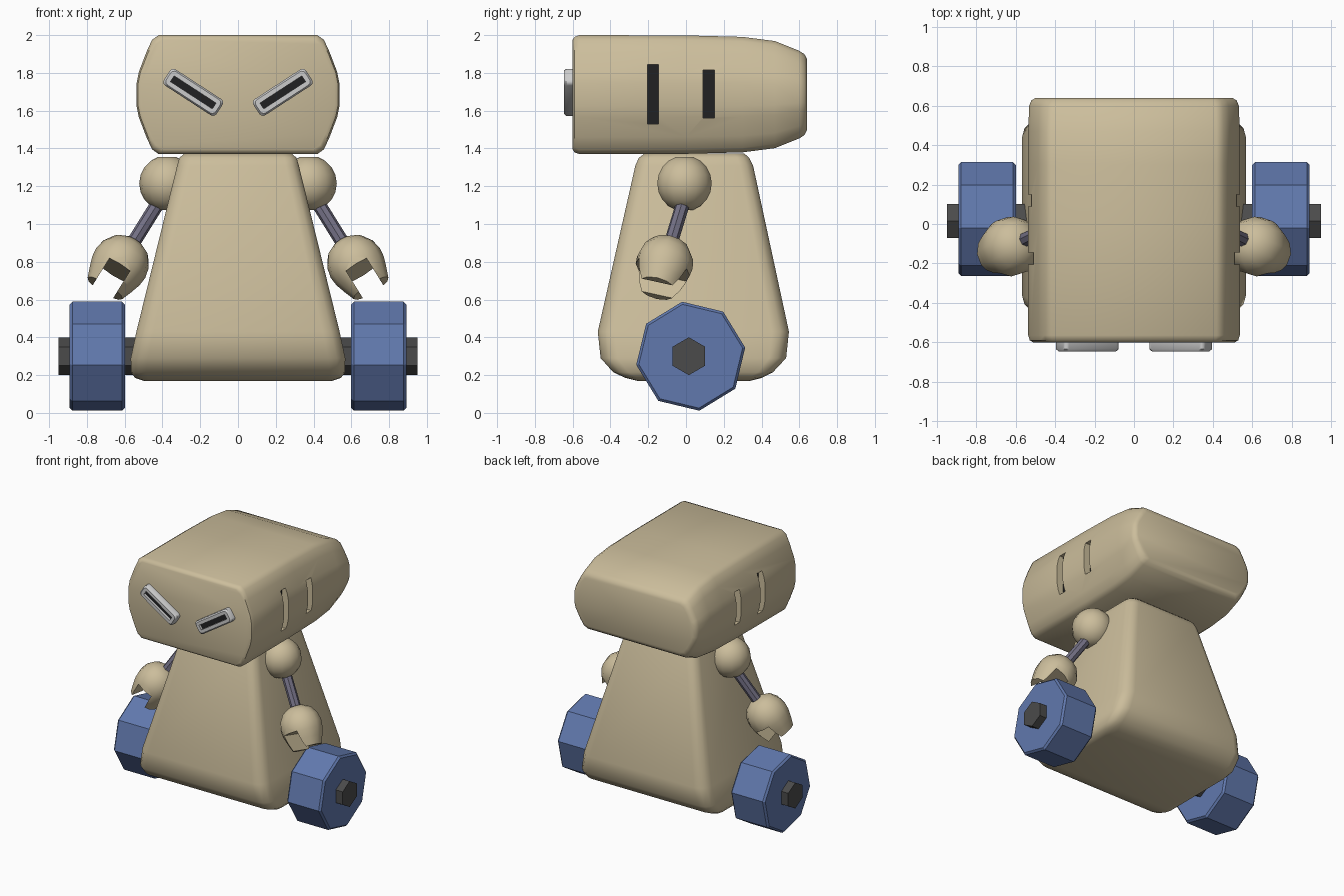
import bpy, bmesh, math
from mathutils import Matrix, Vector

if "Cube" in bpy.data.objects:
    bpy.data.objects.remove(bpy.data.objects["Cube"])


def material(name, rgb):
    m = bpy.data.materials.new(name)
    m.diffuse_color = (*rgb, 1)
    m.use_nodes = True
    m.node_tree.nodes["Principled BSDF"].inputs["Base Color"].default_value = m.diffuse_color
    return m


BEIGE = material("beige shell", (0.60, 0.51, 0.33))
BLUE = material("blue wheel", (0.12, 0.19, 0.42))
DARK = material("dark axle", (0.07, 0.07, 0.07))
BLACK = material("black slot", (0.015, 0.015, 0.016))
PALE = material("pale grey", (0.60, 0.60, 0.60))
ROD = material("grey violet rod", (0.17, 0.16, 0.23))


def loft(name, rings, mat, matrix=Matrix(), angle=40):
    """Skin a stack of equal-length closed rings and cap both ends."""
    bm = bmesh.new()
    loops = [[bm.verts.new(matrix @ Vector(p)) for p in r] for r in rings]
    n = len(loops[0])
    for a, b in zip(loops, loops[1:]):
        for i in range(n):
            bm.faces.new((a[i], a[(i + 1) % n], b[(i + 1) % n], b[i]))
    bm.faces.new(loops[0])
    bm.faces.new(loops[-1])
    bmesh.ops.recalc_face_normals(bm, faces=bm.faces)
    me = bpy.data.meshes.new(name)
    bm.to_mesh(me)
    bm.free()
    me.materials.append(mat)
    ob = bpy.data.objects.new(name, me)
    bpy.context.collection.objects.link(ob)
    smooth(ob, angle)
    return ob


def smooth(ob, angle):
    bpy.ops.object.select_all(action='DESELECT')
    ob.select_set(True)
    bpy.context.view_layer.objects.active = ob
    bpy.ops.object.shade_smooth_by_angle(angle=math.radians(angle))


def round_rect(x0, x1, y0, y1, z, r, n=3):
    pts = []
    for k, (cx, cy) in enumerate(((x1 - r, y1 - r), (x0 + r, y1 - r),
                                  (x0 + r, y0 + r), (x1 - r, y0 + r))):
        for i in range(n + 1):
            a = math.pi / 2 * (k + i / n)
            pts.append((cx + r * math.cos(a), cy + r * math.sin(a), z))
    return pts


def lathe(profile, sides, phase=0):
    """Rings around local z from (radius, z) pairs."""
    return [[(r * math.cos(phase + math.tau * i / sides),
              r * math.sin(phase + math.tau * i / sides), z)
             for i in range(sides)] for r, z in profile]


def box(name, x0, x1, y0, y1, z0, z1, mat, matrix=Matrix()):
    ring = [(x0, y0), (x1, y0), (x1, y1), (x0, y1)]
    return loft(name, [[(x, y, z) for x, y in ring] for z in (z0, z1)], mat, matrix)


def cut(ob, cutter, angle=40):
    mod = ob.modifiers.new("cut", 'BOOLEAN')
    mod.operation = 'DIFFERENCE'
    mod.object = cutter
    bpy.context.view_layer.objects.active = ob
    bpy.ops.object.modifier_apply(modifier=mod.name)
    bpy.data.objects.remove(cutter)
    smooth(ob, angle)


# Head: one outline carried from front to back, flattening at the rear
half = [(0.42, 0.315), (0.455, 0.29), (0.485, 0.225), (0.525, 0.12), (0.537, 0.06)]
half += [(x, -z) for x, z in reversed(half)]
outline = half + [(-x, z) for x, z in reversed(half)]
stations = [(-0.60, 0.955, 0.92), (-0.59, 0.985, 0.97), (-0.565, 1, 1), (0, 1, 0.995),
            (0.30, 1, 0.97), (0.47, 1, 0.90), (0.60, 0.99, 0.735),
            (0.627, 0.97, 0.68), (0.64, 0.93, 0.60)]
head = loft("head", [[(x * sx, y, 1.685 + z * sz) for x, z in outline]
                     for y, sx, sz in stations], BEIGE)

# Body: rounded rectangles narrowing upward
levels = [(0.17, 0.50, -0.26, 0.34, 0.06), (0.185, 0.545, -0.32, 0.40, 0.07),
          (0.215, 0.567, -0.385, 0.46, 0.08), (0.29, 0.568, -0.452, 0.53, 0.09),
          (0.43, 0.538, -0.467, 0.545, 0.09), (1.31, 0.322, -0.268, 0.355, 0.07),
          (1.35, 0.31, -0.25, 0.335, 0.065), (1.372, 0.285, -0.22, 0.31, 0.06)]
loft("body", [round_rect(-hx, hx, y0, y1, z, r) for z, hx, y0, y1, r in levels], BEIGE)

# Axle through both wheels
TO_X = Matrix.Rotation(math.pi / 2, 4, 'Y')
loft("axle", lathe([(0.1, -0.95), (0.1, 0.95)], 6),
     DARK, Matrix.Translation((0, 0.015, 0.30)) @ TO_X)

for s, side in ((-1, "left"), (1, "right")):
    # Wheel: slightly tilted octagon with a fine bevel
    hub = Matrix.Translation((s * 0.745, 0.025, 0.30)) @ TO_X
    loft(side + "_wheel", lathe([(0.278, -0.146), (0.292, -0.132), (0.292, 0.132),
                                 (0.278, 0.146)], 8, math.radians(9)), BLUE, hub, 20)

    # Side slots in the head
    for name, y0, y1, z0, z1 in (("front_slot", -0.205, -0.145, 1.53, 1.845),
                                 ("rear_slot", 0.09, 0.15, 1.56, 1.815)):
        xs = sorted((s * 0.475, s * 0.6))
        cut(head, box("cutter", *xs, y0, y1, z0, z1, BEIGE))
        xs = sorted((s * 0.472, s * 0.48))
        box(f"{side}_{name}", *xs, y0, y1, z0, z1, BLACK)

    # Slanted eye frame with a dark slit
    face = (Matrix.Translation((s * 0.237, -0.59, 1.697))
            @ Matrix.Rotation(math.radians(-33 * s), 4, 'Y')
            @ Matrix.Rotation(math.pi / 2, 4, 'X'))
    eye = loft(side + "_eye_frame",
               [round_rect(-a, a, -b, b, z, 0.022) for z, a, b in
                ((0, 0.166, 0.051), (0.045, 0.166, 0.051), (0.057, 0.156, 0.042))],
               PALE, face)
    cut(eye, box("cutter", -0.132, 0.132, -0.018, 0.018, 0.03, 0.1, PALE, face))
    box(side + "_eye_slit", -0.132, 0.132, -0.018, 0.018, 0.029, 0.036, BLACK, face)

    # Shoulder ball
    ball = [(0.148 * math.sin(t * math.pi / 10), 0.148 * math.cos(t * math.pi / 10))
            for t in range(1, 10)]
    loft(side + "_shoulder", lathe(ball, 14), BEIGE,
         Matrix.Translation((s * 0.375, -0.008, 1.215)))

    # Arm frame: local z runs down the arm, local x points outward
    d = Vector((s * 0.51, -0.25, -0.82)).normalized()
    f = d.cross(Vector((s, 0, 0.62))).normalized()
    e = f.cross(d)
    axes = Matrix((e, f, d)).transposed().to_4x4()
    arm = Matrix.Translation((s * 0.62, -0.112, 0.795)) @ axes
    loft(side + "_arm_rod", lathe([(0.037, -0.46), (0.037, -0.08)], 8), ROD, arm)

    # Hand: cropped ball with a channel leaving two prongs
    hand = loft(side + "_hand",
                lathe([(0.05, -0.138), (0.105, -0.108), (0.14, -0.055), (0.152, 0),
                       (0.147, 0.05), (0.13, 0.105), (0.108, 0.165)], 12), BEIGE, arm)
    cut(hand, box("cutter", -0.064, 0.064, -0.3, 0.3, 0.045, 0.3, BEIGE, arm))
